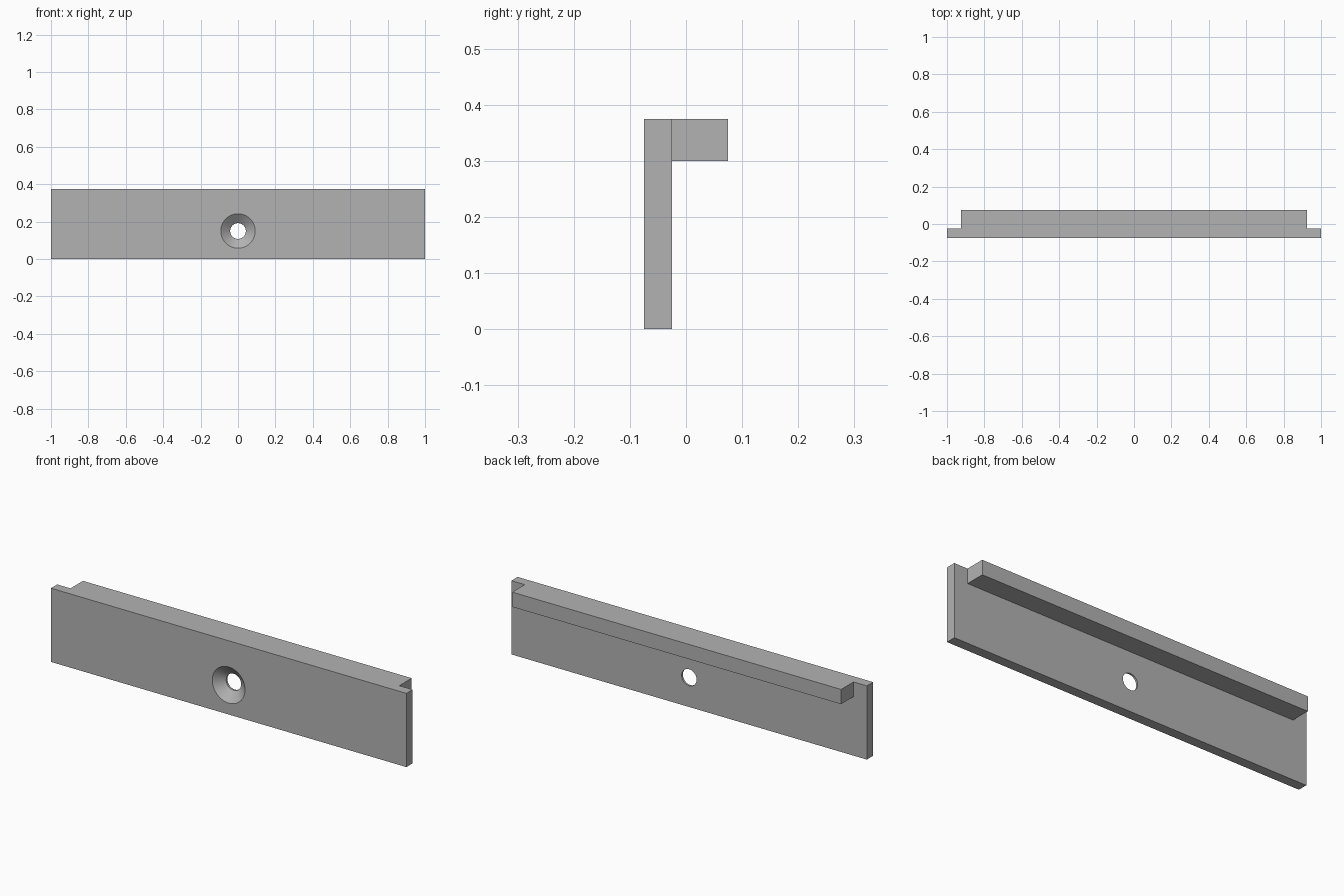
import bpy
import bmesh
from math import radians
from mathutils import Matrix, Vector

if "Cube" in bpy.data.objects:
    bpy.data.objects.remove(bpy.data.objects["Cube"], do_unlink=True)

FRONT, REAR, BACK = -0.075, -0.025, 0.075
HEIGHT, LIP_BOTTOM = 0.375, 0.3
HOLE_Z, HOLE_R, SINK_R, SINK_DEPTH = 0.15, 0.042, 0.092, 0.04

grey = bpy.data.materials.new("plain_grey")
grey.use_nodes = True
grey.diffuse_color = (0.45, 0.45, 0.45, 1)
grey.node_tree.nodes["Principled BSDF"].inputs["Base Color"].default_value = grey.diffuse_color


def finish(name, bm):
    mesh = bpy.data.meshes.new(name)
    bmesh.ops.recalc_face_normals(bm, faces=bm.faces)
    bm.to_mesh(mesh)
    bm.free()
    mesh.materials.append(grey)
    obj = bpy.data.objects.new(name, mesh)
    bpy.context.collection.objects.link(obj)
    return obj


def box(name, low, high):
    low, high = Vector(low), Vector(high)
    bm = bmesh.new()
    bmesh.ops.create_cube(bm, size=1, matrix=Matrix.Translation((low + high) / 2)
                          @ Matrix.Diagonal(high - low).to_4x4())
    return finish(name, bm)


def lathe_y(name, profile, z):
    """Spin (radius, y) points into a closed solid around a y-parallel axis."""
    bm = bmesh.new()
    verts = [bm.verts.new((r, y, z)) for r, y in profile]
    edges = [bm.edges.new(pair) for pair in zip(verts, verts[1:])]
    bmesh.ops.spin(bm, geom=verts + edges, cent=(0, 0, z), axis=(0, 1, 0),
                   angle=radians(360), steps=64)
    bmesh.ops.remove_doubles(bm, verts=bm.verts, dist=1e-5)
    return finish(name, bm)


def combine(target, tool, operation):
    mod = target.modifiers.new(operation.lower(), "BOOLEAN")
    mod.operation, mod.solver, mod.object = operation, "EXACT", tool
    bpy.context.view_layer.objects.active = target
    bpy.ops.object.modifier_apply(modifier=mod.name)
    bpy.data.objects.remove(tool, do_unlink=True)


# Face plate with the shorter lip along its upper rear edge
plate = box("lipped_plate", (-1, FRONT, 0), (1, REAR, HEIGHT))
lip = box("rear_lip", (-0.925, REAR - 0.02, LIP_BOTTOM), (0.925, BACK, HEIGHT))
combine(plate, lip, "UNION")

# Countersunk screw hole, wide end at the front
slope = (SINK_R - HOLE_R) / SINK_DEPTH
over = 0.02
profile = [(0, FRONT - over), (SINK_R + slope * over, FRONT - over),
           (HOLE_R, FRONT + SINK_DEPTH), (HOLE_R, REAR + over), (0, REAR + over)]
combine(plate, lathe_y("hole_cutter", profile, HOLE_Z), "DIFFERENCE")

# Smooth hole walls, crisp edges elsewhere
bpy.ops.object.select_all(action="DESELECT")
plate.select_set(True)
bpy.context.view_layer.objects.active = plate
bpy.ops.object.shade_smooth_by_angle(angle=radians(30))
